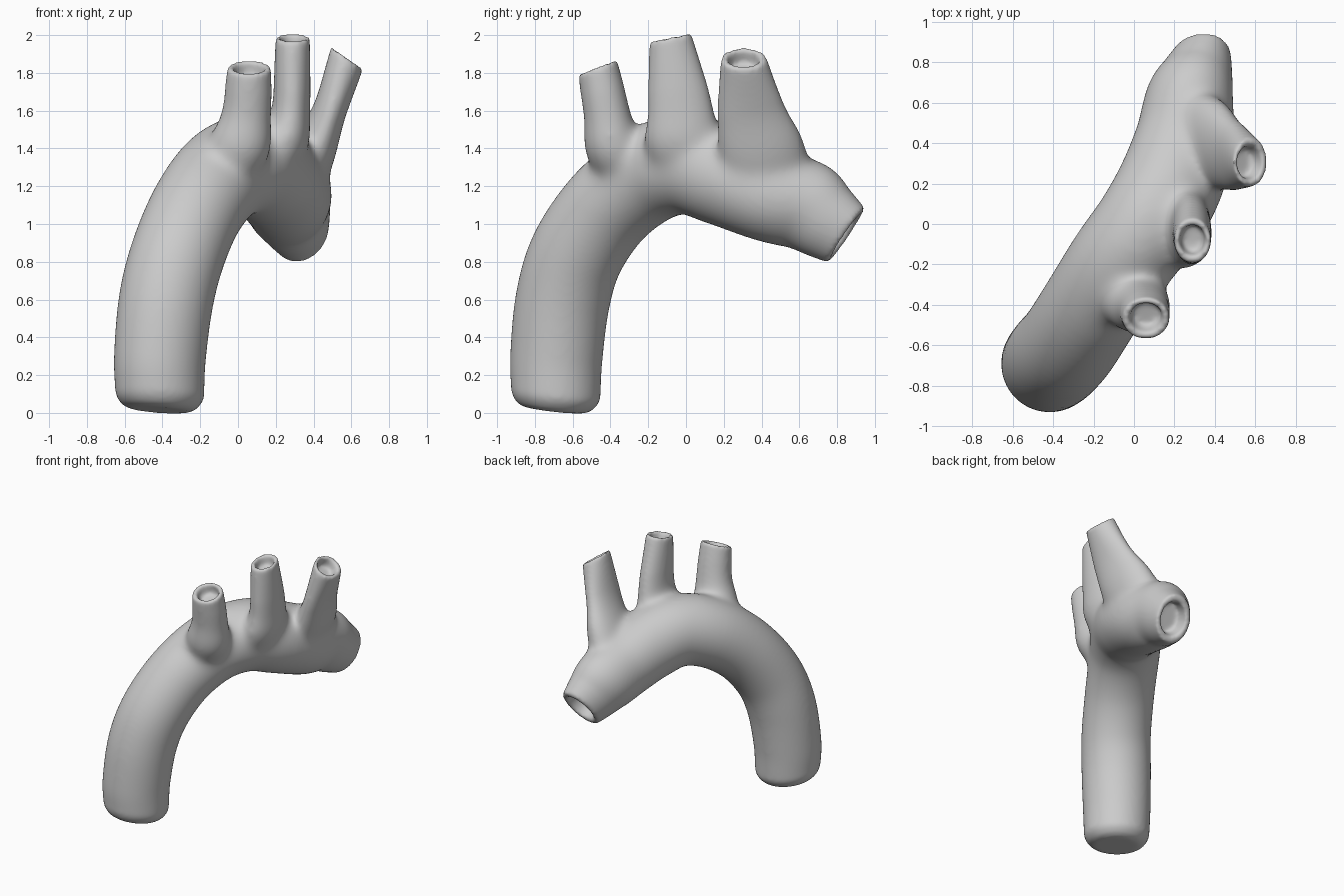
import bpy, bmesh, math
from mathutils import Vector

if "Cube" in bpy.data.objects:
    bpy.data.objects.remove(bpy.data.objects["Cube"])


def spline(p, u):
    # Catmull-Rom through tuples, u in 0..1
    s = u * (len(p) - 1)
    i = min(int(s), len(p) - 2)
    t = s - i
    b, c = p[i], p[i + 1]
    a = p[i - 1] if i else [2 * x - y for x, y in zip(b, c)]
    d = p[i + 2] if i + 2 < len(p) else [2 * y - x for x, y in zip(b, c)]
    return [0.5 * (2 * q + (r - o) * t + (2 * o - 5 * q + 4 * r - e) * t * t
                   + (3 * q - o - 3 * r + e) * t ** 3) for o, q, r, e in zip(a, b, c, d)]


def tube(bm, pts, side, end, inner, depth, start=None, steps=40, n=40):
    # pts: x, y, z, radius along the arch, radius across; end, start: cap normals
    rings = []

    def ring(c, t, ra, rb):
        b = (side - t * side.dot(t)).normalized()
        a = t.cross(b)
        rings.append([bm.verts.new(c + a * ra * math.cos(k * math.tau / n)
                                   + b * rb * math.sin(k * math.tau / n)) for k in range(n)])

    for s in range(steps + 1):
        u = s / steps
        x, y, z, ra, rb = spline(pts, u)
        c = Vector((x, y, z))
        t = (Vector(spline(pts, min(1, u + .01))[:3]) - Vector(spline(pts, max(0, u - .01))[:3])).normalized()
        t = t.lerp(end, max(0, (u - .65) / .35)).normalized()
        if start:
            t = t.lerp(start, max(0, 1 - u / .1)).normalized()
        if s == 0 and start:
            for k, o in ((.68, .08), (.84, .063), (.95, .03)):
                ring(c - t * o, t, ra * k, rb * k)
        ring(c, t, ra, rb)
    # recessed opening
    ring(c, t, ra * inner, rb * inner)
    ring(c - t * depth, t, ra * inner * .85, rb * inner * .85)
    for p, q in zip(rings, rings[1:]):
        for k in range(n):
            bm.faces.new((p[k], p[(k + 1) % n], q[(k + 1) % n], q[k]))
    bm.faces.new(rings[0][::-1])
    bm.faces.new(rings[-1])


bm = bmesh.new()

# main arched vessel
arch = [(-.415, -.69, .095, .238, .235), (-.413, -.686, .3, .245, .243), (-.38, -.652, .6, .25, .25),
        (-.315, -.575, .85, .25, .25), (-.21, -.41, 1.09, .25, .25), (-.075, -.2, 1.26, .26, .255),
        (.07, 0, 1.315, .265, .26), (.18, .2, 1.255, .265, .26), (.25, .42, 1.165, .255, .245),
        (.275, .63, 1.095, .245, .215), (.31, .75, 1.01, .21, .175), (.34, .85, .94, .178, .135)]
tube(bm, arch, Vector((.88, -.47, 0)), Vector((.1, .82, -.57)).normalized(), .72, .1,
     Vector((.075, .11, 1)).normalized(), 70, 56)

# three upper branches
branches = [
    ([(-.1, -.3, 1.2, .1, .1), (.005, -.385, 1.4, .15, .165), (.045, -.418, 1.58, .127, .135),
      (.06, -.468, 1.832, .11, .116)], (0, -.36, .92)),
    ([(.08, .0, 1.2, .12, .12), (.235, -.02, 1.42, .2, .135), (.28, -.03, 1.6, .178, .104),
      (.29, -.083, 1.99, .113, .091)], (0, -.2, 1)),
    ([(.25, .48, 1.12, .2, .15), (.385, .405, 1.37, .235, .13), (.485, .345, 1.6, .182, .091),
      (.578, .305, 1.88, .12, .103)], (.57, 0, .82)),
]
for pts, end in branches:
    tube(bm, pts, Vector((1, 0, 0)), Vector(end).normalized(), .72, .08)

bmesh.ops.recalc_face_normals(bm, faces=bm.faces)
me = bpy.data.meshes.new("branched_arch_vessel")
bm.to_mesh(me)
bm.free()
obj = bpy.data.objects.new("branched_arch_vessel", me)
bpy.context.collection.objects.link(obj)

# fuse the tubes into one skin
rm = obj.modifiers.new("fuse", 'REMESH')
rm.mode = 'VOXEL'
rm.voxel_size = .013
rm.use_smooth_shade = True
deps = bpy.context.evaluated_depsgraph_get()
obj.data = bpy.data.meshes.new_from_object(obj.evaluated_get(deps))
obj.modifiers.clear()

# extra blending where the branches meet the arch
joints = obj.vertex_groups.new(name="joints")
centres = [Vector(c) for c in ((.02, -.38, 1.4), (.22, -.02, 1.42), (.38, .43, 1.37))]
for v in obj.data.vertices:
    d = min((v.co - c).length for c in centres)
    if d < .34:
        joints.add([v.index], min(1, (.34 - d) / .14), 'REPLACE')
for name, group, n in (("blend", "joints", 90), ("soften", "", 15)):
    m = obj.modifiers.new(name, 'SMOOTH')
    m.factor = .5
    m.iterations = n
    m.vertex_group = group
